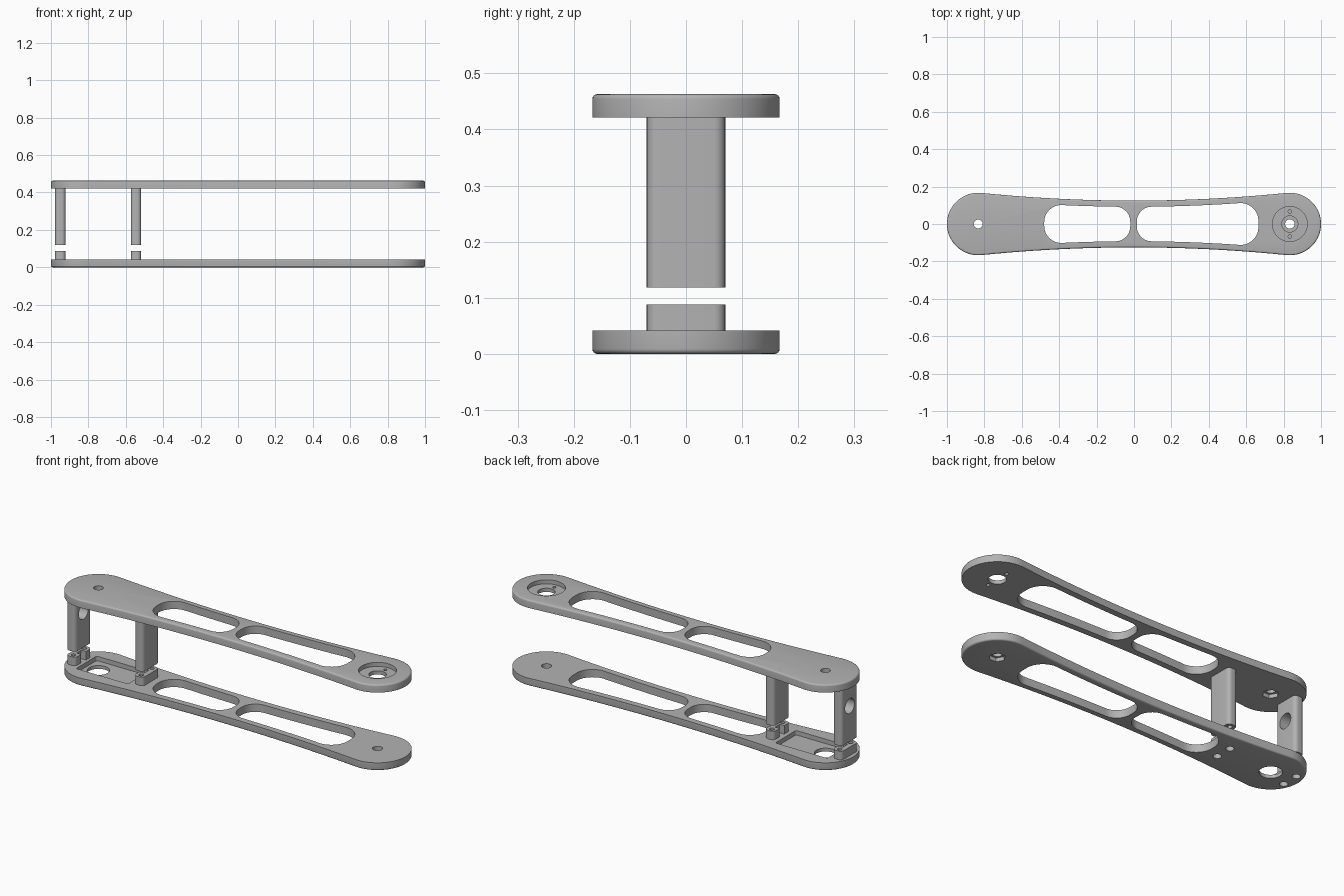
import bpy, bmesh, math

if "Cube" in bpy.data.objects:
    bpy.data.objects.remove(bpy.data.objects["Cube"])

END = 0.833          # x of the round end centres
RAD = 0.167          # radius of the round ends
WAIST = 0.125        # half width in the middle
T = 0.042            # plate thickness
TOP = 0.463          # overall height
ARC = (END**2 + WAIST**2 - RAD**2) / (2 * (RAD - WAIST))

grey = bpy.data.materials.new("light grey")
grey.diffuse_color = (0.45, 0.45, 0.45, 1)
grey.use_nodes = True
grey.node_tree.nodes["Principled BSDF"].inputs["Base Color"].default_value = grey.diffuse_color


def side(x):
    """Half width of the concave side at x."""
    return WAIST + ARC - math.sqrt(ARC**2 - x * x)


def make(name, rings):
    """Closed solid lofted through rings of equal point count, bottom to top."""
    bm = bmesh.new()
    loops = [[bm.verts.new(p) for p in ring] for ring in rings]
    n = len(loops[0])
    bm.faces.new(loops[0][::-1])
    bm.faces.new(loops[-1])
    for a, b in zip(loops, loops[1:]):
        for i in range(n):
            j = (i + 1) % n
            bm.faces.new((a[i], a[j], b[j], b[i]))
    bmesh.ops.recalc_face_normals(bm, faces=bm.faces)
    me = bpy.data.meshes.new(name)
    bm.to_mesh(me)
    bm.free()
    ob = bpy.data.objects.new(name, me)
    bpy.context.collection.objects.link(ob)
    me.materials.append(grey)
    return ob


def prism(name, pts, z0, z1):
    return make(name, [[(x, y, z) for x, y in pts] for z in (z0, z1)])


def circle(cx, cy, r, n=40):
    return [(cx + r * math.cos(2 * math.pi * i / n),
             cy + r * math.sin(2 * math.pi * i / n)) for i in range(n)]


def rounded(x0, x1, y0, y1, r, n=6):
    pts = []
    corners = ((x1 - r, y1 - r), (x0 + r, y1 - r), (x0 + r, y0 + r), (x1 - r, y0 + r))
    for k, (cx, cy) in enumerate(corners):
        for i in range(n + 1):
            a = math.pi / 2 * (k + i / n)
            pts.append((cx + r * math.cos(a), cy + r * math.sin(a)))
    return pts


def hole(x, y, r, z0, z1, n=40):
    return prism("cutter", circle(x, y, r, n), z0, z1)


def box(x0, x1, y0, y1, z0, z1):
    return prism("cutter", [(x0, y0), (x1, y0), (x1, y1), (x0, y1)], z0, z1)


def cut(ob, cutters):
    for c in cutters:
        m = ob.modifiers.new("cut", 'BOOLEAN')
        m.operation, m.solver, m.object = 'DIFFERENCE', 'EXACT', c
        dg = bpy.context.evaluated_depsgraph_get()
        me = bpy.data.meshes.new_from_object(ob.evaluated_get(dg))
        ob.modifiers.clear()
        ob.data = me
        bpy.data.objects.remove(c)


def outline(inset):
    """Dog-bone outline: two round ends joined by concave sides."""
    xt = END * ARC / (ARC + RAD)
    a0 = math.acos((xt - END) / RAD)
    quarter = [(0, WAIST - inset)]
    quarter = [(xt * i / 10, side(xt * i / 10) - inset) for i in range(10)]
    right = [(END + (RAD - inset) * math.cos(a0 * (1 - i / 20)),
              (RAD - inset) * math.sin(a0 * (1 - i / 20))) for i in range(21)]
    quarter += right                                   # top middle to right tip
    lower = [(x, -y) for x, y in quarter[-2::-1]]      # right tip to bottom middle
    half = quarter + lower
    return half + [(-x, y) for x, y in half[-2:0:-1]]


def window(x0, x1, r0, r1):
    """Lightening window whose long sides follow the plate outline."""
    edge = lambda x: side(x) - 0.033
    up = []
    for i in range(13):
        a = math.pi / 2 * i / 12
        up.append((x0 + r0 * (1 - math.cos(a)), edge(x0 + r0) - r0 * (1 - math.sin(a))))
    for i in range(1, 10):
        x = x0 + r0 + (x1 - r1 - x0 - r0) * i / 10
        up.append((x, edge(x)))
    for i in range(13):
        a = math.pi / 2 * (1 - i / 12)
        up.append((x1 - r1 * (1 - math.cos(a)), edge(x1 - r1) - r1 * (1 - math.sin(a))))
    return up + [(x, -y) for x, y in up[::-1]]


def plate(name, z, flip):
    """Plate with a rounded outer rim (upper rim, or lower rim if flip)."""
    f = 0.009
    levels = [(0, 0), (0, T - f)]
    levels += [(f * (1 - math.cos(a)), T - f + f * math.sin(a))
               for a in (math.pi / 8 * k for k in range(1, 5))]
    if flip:
        levels = [(i, T - h) for i, h in levels[::-1]]
    ob = make(name, [[(x, y, z + h) for x, y in outline(i)] for i, h in levels])
    cut(ob, [prism("cutter", window(-0.48, -0.02, 0.092, 0.08), z - 0.1, z + 0.1),
             prism("cutter", window(0.015, 0.665, 0.08, 0.095), z - 0.1, z + 0.1)])
    return ob


parts = []

# Upper plate: bearing recess, two pin holes, bolt hole with nut pocket
zt = TOP - T
upper = plate("upper_plate", zt, False)
cut(upper, [hole(END, 0, 0.093, TOP - 0.022, TOP + 0.1, 48),
            hole(END, 0, 0.043, zt - 0.1, TOP + 0.1),
            hole(END, 0.067, 0.009, zt - 0.1, TOP + 0.1, 16),
            hole(END, -0.067, 0.009, zt - 0.1, TOP + 0.1, 16),
            hole(-END, 0, 0.024, zt - 0.1, TOP + 0.1),
            hole(-END, 0, 0.04, zt - 0.1, zt + 0.02, 6)])
parts.append(upper)

# Lower plate: shallow tray, shaft hole, bolt hole with nut pocket, screw holes
lower = plate("lower_plate", 0, True)
posts = {"end": (-0.978, -0.922), "inner": (-0.573, -0.518)}
screws = [((a + b) / 2, y) for a, b in posts.values() for y in (-0.046, 0.046)]
cut(lower, [prism("cutter", rounded(-0.905, -0.595, -0.088, 0.088, 0.01), 0.018, 0.2),
            hole(-END, 0, 0.055, -0.1, 0.1),
            hole(END, 0, 0.025, -0.1, 0.1),
            hole(END, 0, 0.04, -0.1, 0.02, 6)]
    + [hole(x, y, 0.02, -0.1, 0.1, 24) for x, y in screws])
parts.append(lower)

# Split posts: short foot on the lower plate, long post under the upper plate
for key, (x0, x1) in posts.items():
    sec = rounded(x0, x1, -0.07, 0.07, 0.02)
    mid = (x0 + x1) / 2
    foot = prism(key + "_foot", sec, T - 0.002, 0.088)
    notch = (mid, x1 + 0.1) if key == "end" else (x0 - 0.1, mid)
    cut(foot, [hole(mid, y, 0.012, 0, 0.2, 20) for y in (-0.046, 0.046)]
        + [box(*notch, -0.02, 0.02, T - 0.01, 0.2)])
    post = prism(key + "_post", sec, 0.118, zt + 0.002)
    cut(post, [hole(mid, y, 0.012, 0, 0.2, 20) for y in (-0.046, 0.046)])
    if key == "end":
        # Cable hole through the end post
        ring = circle(0, 0.31, 0.04, 32)
        cut(post, [make("cutter", [[(x, y, z) for y, z in ring] for x in (-1.2, -0.8)])])
    parts += [foot, post]

# Smooth shading with sharp edges kept
for ob in parts:
    bpy.ops.object.select_all(action='DESELECT')
    ob.select_set(True)
    bpy.context.view_layer.objects.active = ob
    bpy.ops.object.shade_smooth_by_angle(angle=math.radians(30))
